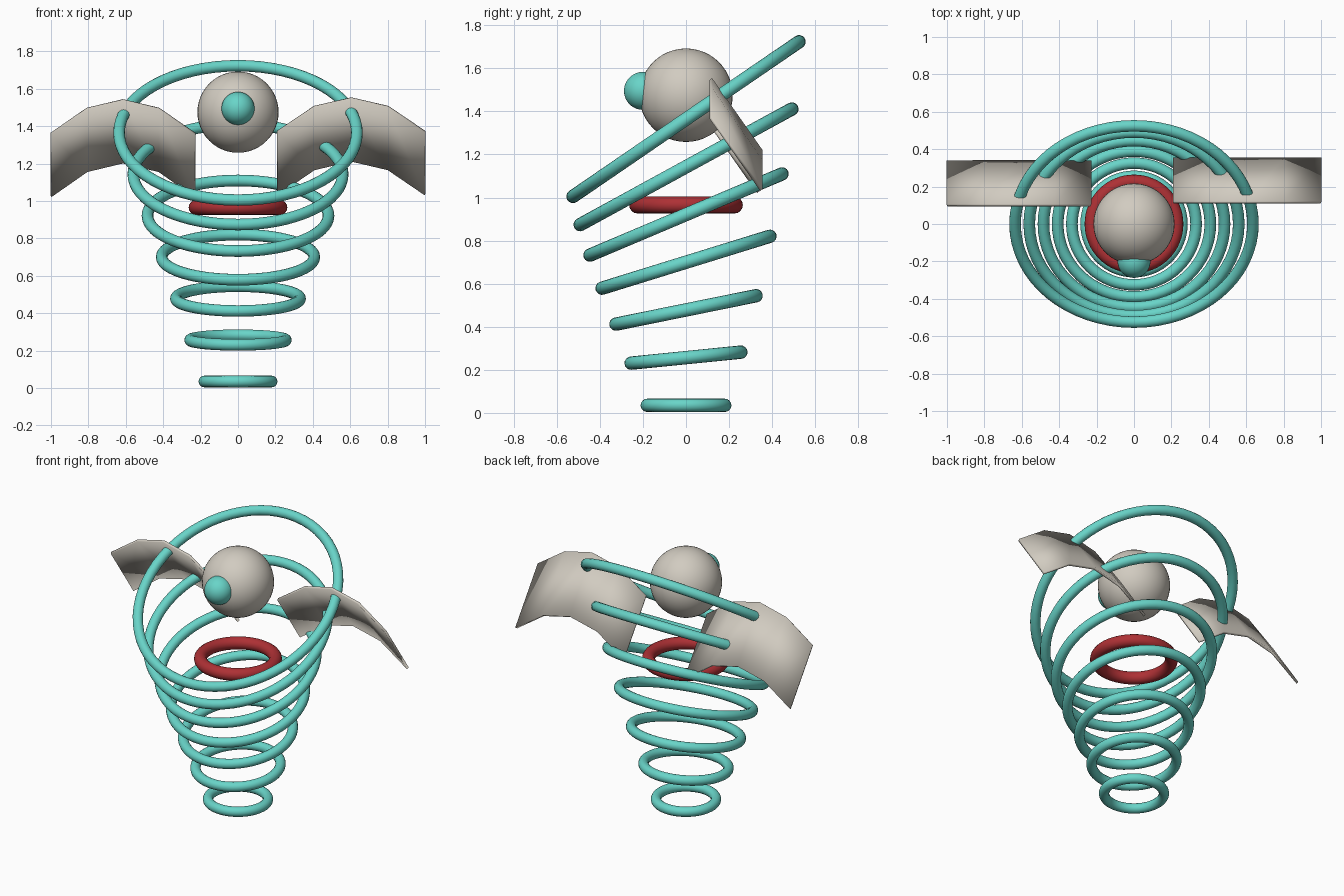
import bpy, bmesh, math

cube = bpy.data.objects.get("Cube")
if cube:
    bpy.data.objects.remove(cube, do_unlink=True)


def material(name, rgb):
    m = bpy.data.materials.new(name)
    m.use_nodes = True
    m.diffuse_color = (*rgb, 1)
    m.node_tree.nodes["Principled BSDF"].inputs["Base Color"].default_value = (*rgb, 1)
    return m


teal = material("teal", (0.14, 0.66, 0.58))
stone = material("warm_grey", (0.64, 0.60, 0.53))
red = material("red", (0.42, 0.03, 0.035))


def finish(name, mat):
    ob = bpy.context.object
    ob.name = name
    ob.data.materials.append(mat)
    bpy.ops.object.shade_smooth()
    return ob


def ring(name, mat, z, major, minor, tilt=0):
    bpy.ops.mesh.primitive_torus_add(
        major_segments=64, minor_segments=16, major_radius=major,
        minor_radius=minor, location=(0, 0, z), rotation=(tilt, 0, 0))
    finish(name, mat)


def ball(name, mat, loc, radius):
    bpy.ops.mesh.primitive_uv_sphere_add(
        segments=40, ring_count=24, radius=radius, location=loc)
    finish(name, mat)


# Body: coil rings that widen and tilt back as they rise
for i in range(7):
    ring(f"coil_ring_{i + 1}", teal, 0.035 + 0.2215 * i,
         0.18 + 0.076 * i, 0.031, 0.1 * i)

# Collar, head and nose
ring("collar", red, 0.965, 0.225, 0.039)
ball("head", stone, (0, 0, 1.475), 0.217)
ball("nose", teal, (0, -0.2, 1.495), 0.088)


# Wings: arched sheets sloping down towards the back
def wing(name, x0, x1, y0, z_end, spans=4):
    bm = bmesh.new()
    rows = []
    for y, drop in ((y0, 0), (y0 + 0.235, 0.335)):
        row = []
        for k in range(spans + 1):
            t = k / spans
            arch = 0.18 * math.sin(math.pi * t) ** 0.85
            row.append(bm.verts.new((x0 + (x1 - x0) * t, y, z_end + arch - drop)))
        rows.append(row)
    for k in range(spans):
        bm.faces.new((rows[0][k], rows[0][k + 1], rows[1][k + 1], rows[1][k]))
    me = bpy.data.meshes.new(name)
    bm.to_mesh(me)
    bm.free()
    ob = bpy.data.objects.new(name, me)
    bpy.context.collection.objects.link(ob)
    bpy.ops.object.select_all(action='DESELECT')
    bpy.context.view_layer.objects.active = ob
    ob.select_set(True)
    finish(name, stone)
    sheet = ob.modifiers.new("thickness", 'SOLIDIFY')
    sheet.thickness = 0.015
    sheet.offset = 0


wing("left_wing", 0.21, 1.0, 0.115, 1.37)
wing("right_wing", -1.0, -0.23, 0.1, 1.36)
